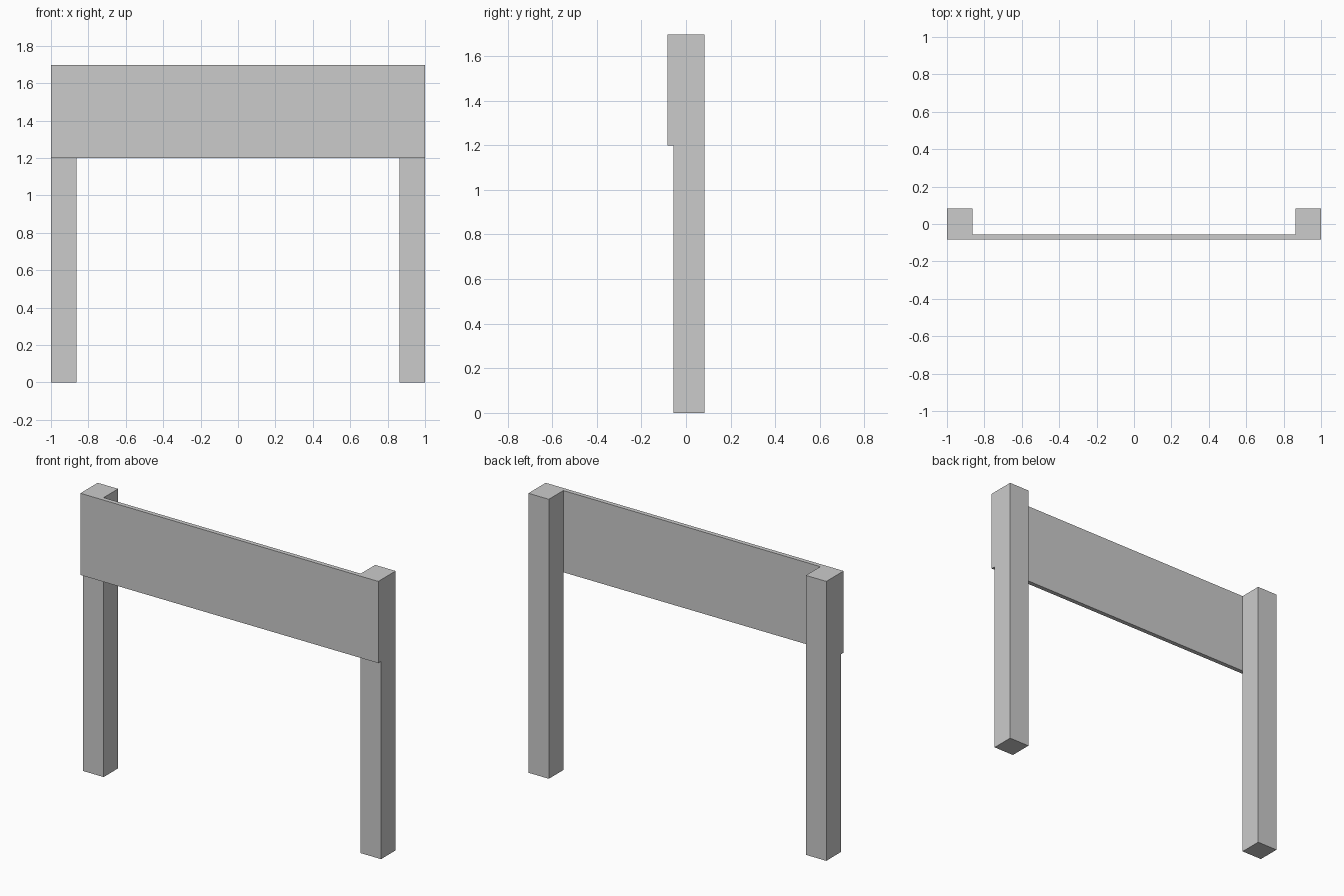
import bpy

if "Cube" in bpy.data.objects:
    bpy.data.objects.remove(bpy.data.objects["Cube"])

HEIGHT, HALF_W, HALF_D = 1.696, 1.0, 0.083
POST_W = 0.137          # post width along x
PANEL_T = 0.027         # panel thickness along y
PANEL_BOTTOM = 1.2


def box(name, lo, hi):
    """Axis-aligned box between two corners."""
    centre = [(a + b) / 2 for a, b in zip(lo, hi)]
    bpy.ops.mesh.primitive_cube_add(size=1, location=centre)
    ob = bpy.context.object
    ob.name = name
    ob.scale = [b - a for a, b in zip(lo, hi)]
    bpy.ops.object.transform_apply(location=False, rotation=False, scale=True)
    return ob


# Full-height square posts standing behind the panel
for side, x0 in (("left", -HALF_W), ("right", HALF_W - POST_W)):
    box(side + "_post", (x0, -HALF_D + PANEL_T, 0), (x0 + POST_W, HALF_D, HEIGHT))

# Thin sign board across the front of both posts
box("sign_panel", (-HALF_W, -HALF_D, PANEL_BOTTOM), (HALF_W, -HALF_D + PANEL_T, HEIGHT))
